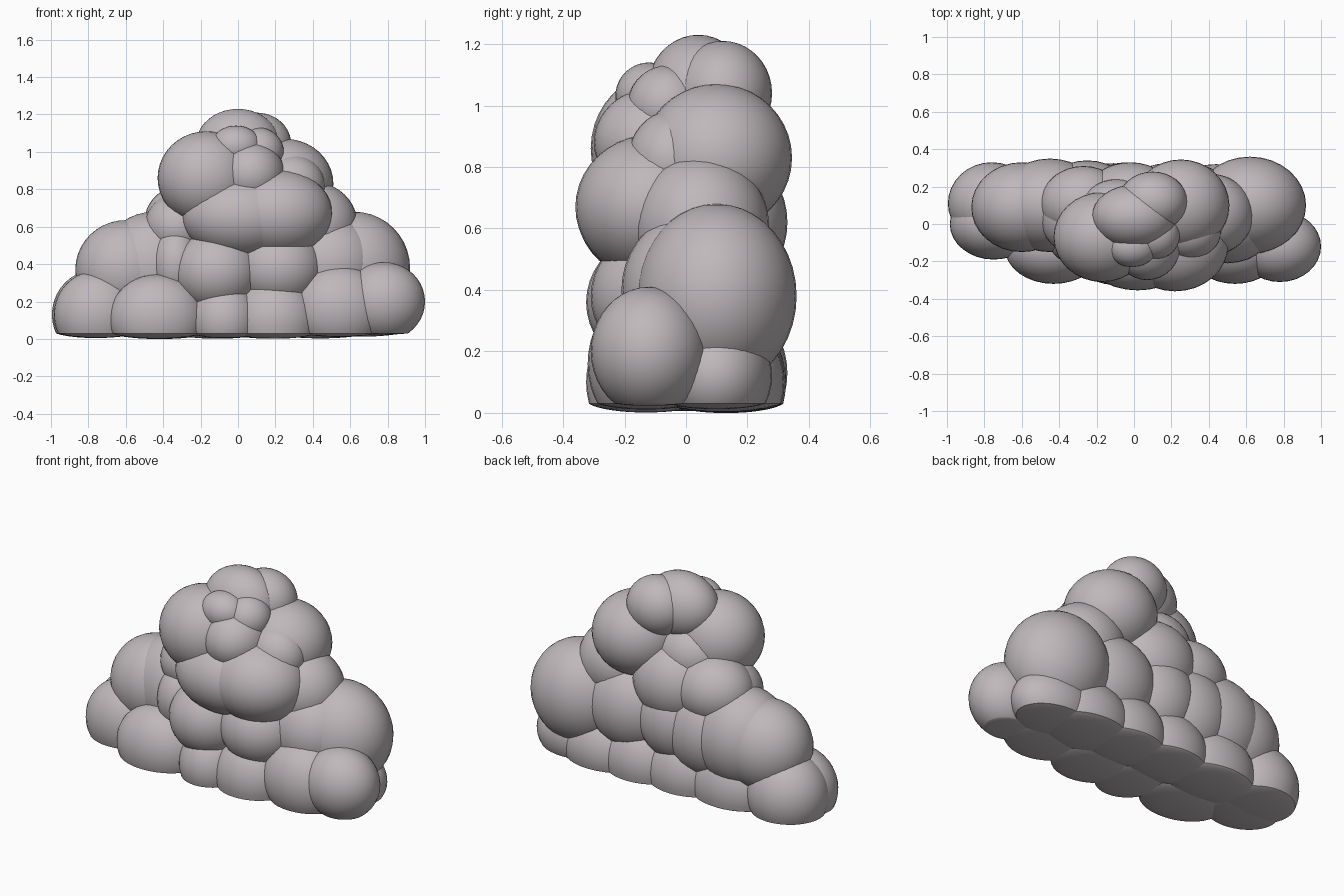
import bpy
import bmesh

default_cube = bpy.data.objects.get("Cube")
if default_cube:
    bpy.data.objects.remove(default_cube, do_unlink=True)

# One warm grey for the whole cloud
grey = bpy.data.materials.new("warm_grey")
grey.use_nodes = True
colour = (.52, .48, .50, 1)
grey.diffuse_color = colour
grey.node_tree.nodes["Principled BSDF"].inputs["Base Color"].default_value = colour

FLOOR = .03      # height below which the puffs are pressed flat
SQUASH = .18     # how much bulge is left underneath


def puff(name, at, size):
    """A smooth round puff with a flattened underside."""
    bm = bmesh.new()
    bmesh.ops.create_uvsphere(bm, u_segments=32, v_segments=20, radius=1)
    for v in bm.verts:
        v.co = [c * s + p for c, s, p in zip(v.co, size, at)]
    if min(v.co.z for v in bm.verts) < FLOOR:
        # Clean edge around the flattened base
        bmesh.ops.bisect_plane(bm, geom=bm.verts[:] + bm.edges[:] + bm.faces[:],
                               plane_co=(0, 0, FLOOR), plane_no=(0, 0, 1))
        for v in bm.verts:
            if v.co.z < FLOOR:
                v.co.z = FLOOR + (v.co.z - FLOOR) * SQUASH
    mesh = bpy.data.meshes.new(name)
    bm.to_mesh(mesh)
    bm.free()
    mesh.materials.append(grey)
    obj = bpy.data.objects.new(name, mesh)
    bpy.context.collection.objects.link(obj)
    bpy.ops.object.select_all(action="DESELECT")
    obj.select_set(True)
    bpy.context.view_layer.objects.active = obj
    bpy.ops.object.shade_smooth_by_angle(angle=.6)


# Crown
puff("crown_top", at=(0, .04, 1.04), size=(.225, .17, .19))
puff("crown_back", at=(.1, .12, 1.04), size=(.185, .16, .17))
puff("crown_front_small", at=(-.01, -.12, 1.03), size=(.135, .11, .11))
puff("crown_front_left", at=(.11, -.06, 1.0), size=(.135, .13, .13))

# Shoulders
puff("shoulder_right", at=(-.17, -.07, .86), size=(.26, .24, .25))
puff("shoulder_left_back", at=(.25, .1, .83), size=(.26, .245, .24))
puff("shoulder_middle", at=(.07, -.11, .88), size=(.18, .19, .175))
puff("shoulder_left_front", at=(.29, -.04, .82), size=(.175, .15, .165))
puff("shoulder_back", at=(-.09, .07, .78), size=(.2, .17, .18))

# Belly
puff("belly_front_left", at=(.22, -.11, .67), size=(.285, .25, .235))
puff("belly_front_right", at=(.02, -.11, .655), size=(.32, .245, .225))
puff("belly_left", at=(.4, .05, .61), size=(.24, .22, .23))
puff("belly_back", at=(-.02, .13, .62), size=(.25, .2, .23))
puff("belly_right_back", at=(-.27, .11, .63), size=(.23, .2, .2))
puff("belly_right", at=(-.32, .04, .6), size=(.18, .2, .18))
puff("belly_right_small", at=(-.33, -.04, .4), size=(.14, .17, .2))

# Flanks
puff("flank_left_outer", at=(.62, .1, .38), size=(.3, .26, .3))
puff("flank_left_inner", at=(.5, .04, .4), size=(.27, .25, .26))
puff("flank_right_outer", at=(-.6, .09, .37), size=(.27, .24, .265))
puff("flank_right_inner", at=(-.45, .1, .39), size=(.29, .25, .29))
puff("waist_front_left", at=(.22, -.08, .38), size=(.24, .23, .22))
puff("waist_front_right", at=(-.11, -.1, .36), size=(.235, .225, .22))
puff("waist_back_left", at=(.27, .12, .4), size=(.27, .21, .26))
puff("waist_back_middle", at=(-.04, .12, .4), size=(.24, .21, .25))
puff("waist_back_right", at=(-.25, .12, .38), size=(.26, .22, .27))

# Base, front row
puff("base_front_far_left", at=(.78, -.12, .2), size=(.22, .19, .21))
puff("base_front_left", at=(.54, -.13, .16), size=(.25, .19, .235))
puff("base_front_middle", at=(.2, -.13, .1), size=(.23, .195, .23))
puff("base_front_notch", at=(-.07, -.13, .1), size=(.19, .195, .21))
puff("base_front_right", at=(-.43, -.13, .11), size=(.26, .19, .235))
puff("base_front_far_right", at=(-.75, 0, .13), size=(.235, .19, .235))

# Base, back row
puff("base_back_far_left", at=(.65, .1, .12), size=(.25, .18, .19))
puff("base_back_left", at=(.44, .12, .1), size=(.27, .2, .22))
puff("base_back_middle", at=(.18, .13, .1), size=(.25, .195, .23))
puff("base_back_notch", at=(-.11, .13, .1), size=(.25, .195, .23))
puff("base_back_right", at=(-.42, .13, .1), size=(.27, .195, .24))
puff("base_back_far_right", at=(-.76, .11, .13), size=(.235, .22, .24))
